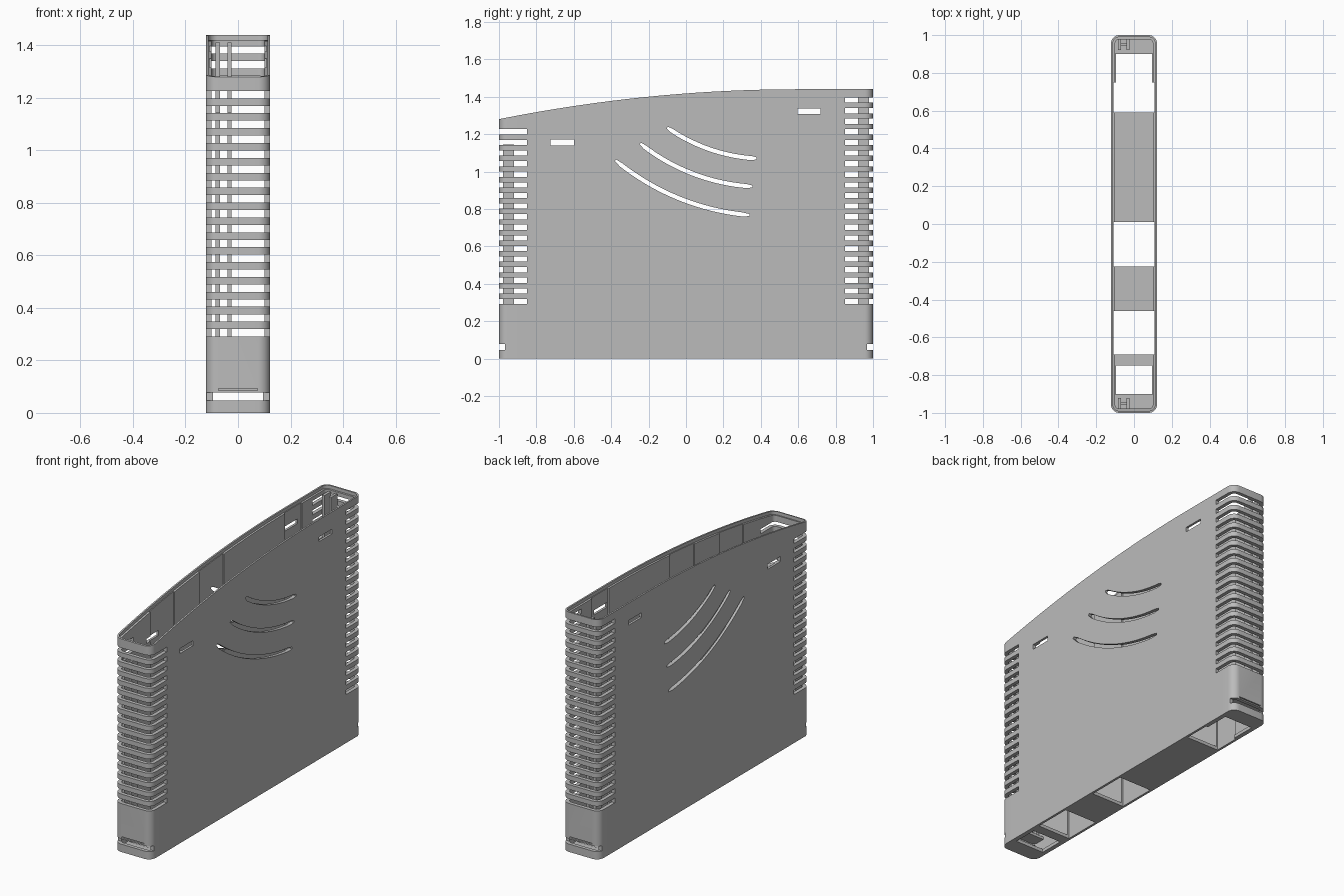
import bpy, bmesh, math
from mathutils import Vector

if "Cube" in bpy.data.objects:
    bpy.data.objects.remove(bpy.data.objects["Cube"], do_unlink=True)

grey = bpy.data.materials.new("plain grey")
grey.diffuse_color = (0.5, 0.5, 0.5, 1)
grey.use_nodes = True
grey.node_tree.nodes["Principled BSDF"].inputs["Base Color"].default_value = (0.5, 0.5, 0.5, 1)

HALF_X, HALF_Y, RADIUS = 0.122, 1.0, 0.045


def top(y):
    """Height of the curved upper edge."""
    return 1.44 - 0.16 * (max(0.6 - y, 0) / 1.6) ** 2


def finish(name, bm):
    bmesh.ops.recalc_face_normals(bm, faces=bm.faces)
    mesh = bpy.data.meshes.new(name)
    bm.to_mesh(mesh)
    bm.free()
    mesh.materials.append(grey)
    obj = bpy.data.objects.new(name, mesh)
    bpy.context.collection.objects.link(obj)
    return obj


def loft(bm, sections):
    """Closed solid through a row of four-cornered sections."""
    rows = [[bm.verts.new(p) for p in s] for s in sections]
    for a, b in zip(rows, rows[1:]):
        for i in range(4):
            j = (i + 1) % 4
            bm.faces.new((a[i], a[j], b[j], b[i]))
    bm.faces.new(rows[0])
    bm.faces.new(rows[-1])


def prism(name, inset, low, high):
    """Rounded slab whose lower and upper edges follow functions of y."""
    w, l, r = HALF_X - inset, HALF_Y - inset, RADIUS - inset
    arc = [(l - r + r * math.cos(a), w - r + r * math.sin(a))
           for a in (math.pi / 2 * i / 8 for i in range(9))]
    inner = [-0.9 + 0.05 * i for i in range(37)]
    stations = [(-y, x) for y, x in arc] + [(y, w) for y in inner] + arc[::-1]
    bm = bmesh.new()
    loft(bm, [((-x, y, low(y)), (x, y, low(y)), (x, y, high(y)), (-x, y, high(y)))
              for y, x in stations])
    return finish(name, bm)


def box(bm, x, y, z):
    loft(bm, [((x[0], v, z[0]), (x[1], v, z[0]), (x[1], v, z[1]), (x[0], v, z[1])) for v in y])


def boxes(name, items):
    bm = bmesh.new()
    for item in items:
        box(bm, *item)
    return finish(name, bm)


def cut(target, cutter):
    mod = target.modifiers.new("cut", 'BOOLEAN')
    mod.operation, mod.solver, mod.object = 'DIFFERENCE', 'EXACT', cutter
    bpy.context.view_layer.objects.active = target
    bpy.ops.object.modifier_apply(modifier=mod.name)
    bpy.data.objects.remove(cutter, do_unlink=True)


def arc_slot(bm, a, b, c, width=0.022, n=20):
    """Curved slot along the circle through three (y, z) points."""
    a, b, c = (Vector(p) for p in (a, b, c))
    d = 2 * (a.x * (b.y - c.y) + b.x * (c.y - a.y) + c.x * (a.y - b.y))
    aa, bb, cc = a.dot(a), b.dot(b), c.dot(c)
    centre = Vector(((aa * (b.y - c.y) + bb * (c.y - a.y) + cc * (a.y - b.y)) / d,
                     (aa * (c.x - b.x) + bb * (a.x - c.x) + cc * (b.x - a.x)) / d))
    radius = (a - centre).length
    t0, t1 = (math.atan2(p.y - centre.y, p.x - centre.x) for p in (a, c))
    sections = []
    for i in range(n + 1):
        t = t0 + (t1 - t0) * i / n
        u = Vector((math.cos(t), math.sin(t)))
        h = width / 2 * (0.5 if i in (0, n) else 1)
        p, q = centre + u * (radius - h), centre + u * (radius + h)
        sections.append(((-0.3, *p), (0.3, *p), (0.3, *q), (-0.3, *q)))
    loft(bm, sections)


# Hollow casing with a stepped rim
casing = prism("casing", 0, lambda y: 0, top)
cut(casing, prism("cavity", 0.022, lambda y: 0.02, lambda y: 1.6))
cut(casing, prism("rim_step", 0.01, lambda y: top(y) - 0.02, lambda y: 1.7))

# Wall recesses running down through the wide floor openings
wide, narrow = (-0.108, 0.108), (-0.095, 0.095)
cut(casing, boxes("recesses", [(wide, y, (-0.1, 1.7))
                               for y in ((-0.69, -0.46), (-0.225, 0.01), (0.59, 0.75))]))
cut(casing, boxes("end_openings", [(narrow, y, (-0.1, 0.1))
                                   for y in ((-0.9, -0.75), (0.74, 0.9))]))

# Vent slots wrapping both ends, bottom notches and shallow grooves
vents = []
for side, count in ((-1, 17), (1, 20)):
    for i in range(count):
        z = 0.305 + 0.0567 * i
        vents.append(((-0.3, 0.3), (side * 1.1, side * 0.85), (z - 0.014, z + 0.014)))
    vents.append(((-0.3, 0.3), (side * 1.1, side * 0.968), (0.047, 0.078)))
    vents.append(((-0.075, 0.075), (side * 1.1, side * 0.99), (0.086, 0.092)))
cut(casing, boxes("vents", vents))

# Small side windows and three curved slots
cut(casing, boxes("windows", [((-0.3, 0.3), (-0.725, -0.6), (1.14, 1.17)),
                              ((-0.3, 0.3), (0.595, 0.72), (1.308, 1.336))]))
bm = bmesh.new()
arc_slot(bm, (-0.1, 1.235), (0.11, 1.125), (0.377, 1.07))
arc_slot(bm, (-0.245, 1.15), (0.02, 0.995), (0.356, 0.92))
arc_slot(bm, (-0.377, 1.06), (-0.035, 0.856), (0.34, 0.767))
cut(casing, finish("curved_slots", bm))

# Inner shelves and upright guide rails at each end
for label, side, height in (("front", -1, 1.145), ("back", 1, 1.41)):
    boxes(label + "_shelf", [((-0.1, 0.1), (side * 0.98, side * 0.9), (0.084, 0.1))])
    y = (side * 0.978, side * 0.92)
    boxes(label + "_guide_rails", [
        ((-0.085, -0.068), y, (0.1, height)),
        ((-0.04, -0.025), y, (0.1, height)),
        ((-0.068, -0.04), (side * 0.955, side * 0.943), (0.1, 0.28))])

# Smooth rounded corners with crisp edges
bpy.ops.object.select_all(action='DESELECT')
casing.select_set(True)
bpy.context.view_layer.objects.active = casing
bpy.ops.object.shade_smooth_by_angle(angle=math.radians(30))
